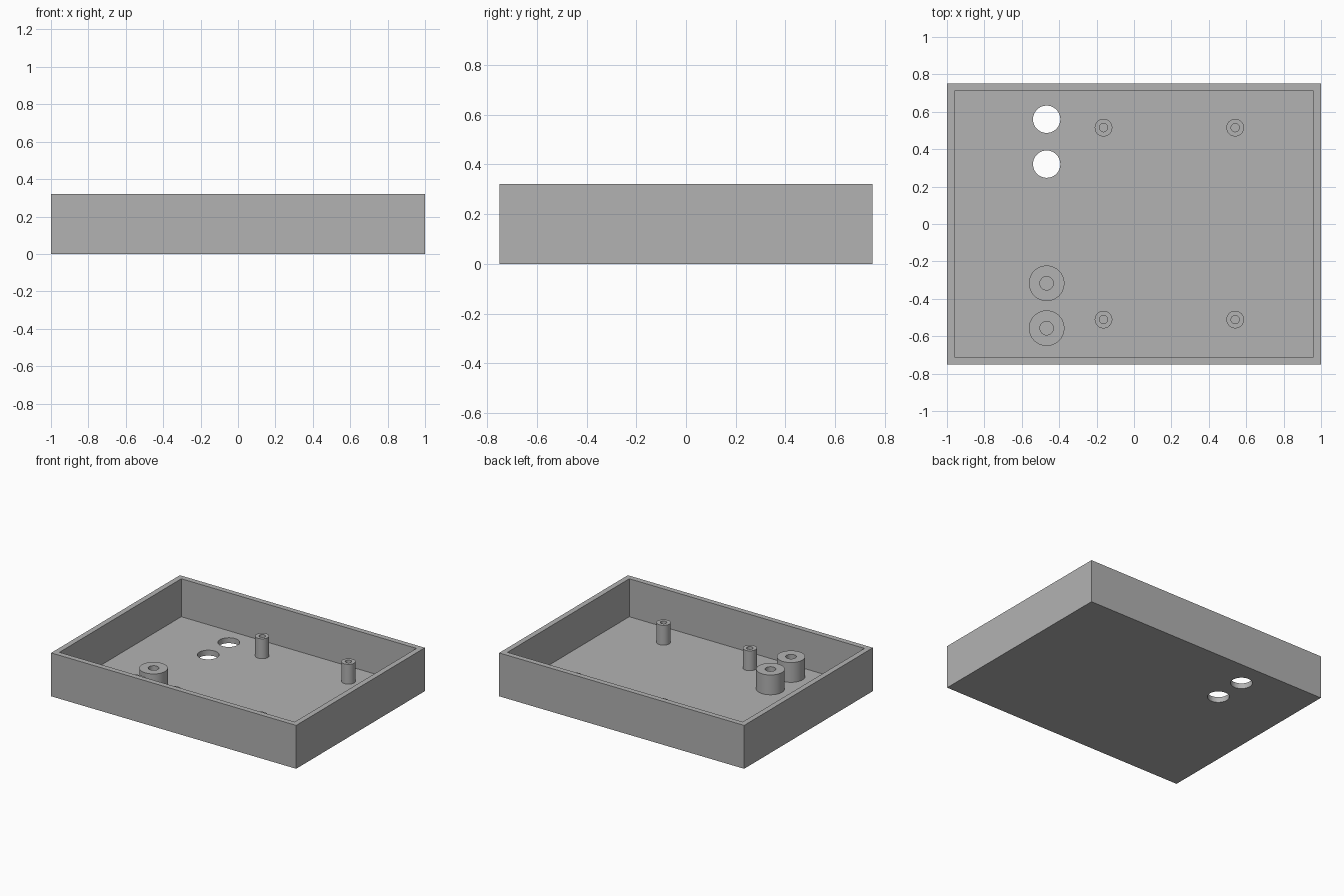
import bpy, bmesh, math
from mathutils import Matrix

WIDTH, DEPTH, HEIGHT = 2.0, 1.5, 0.32
WALL, FLOOR, POST_TOP = 0.04, 0.04, 0.186
SEGMENTS = 64

cube = bpy.data.objects.get("Cube")
if cube:
    bpy.data.objects.remove(cube, do_unlink=True)

grey = bpy.data.materials.new("plain_grey")
grey.use_nodes = True
colour = (0.448, 0.448, 0.448, 1)
grey.diffuse_color = colour
grey.node_tree.nodes["Principled BSDF"].inputs["Base Color"].default_value = colour


def make_object(name, bm):
    bmesh.ops.recalc_face_normals(bm, faces=bm.faces)
    mesh = bpy.data.meshes.new(name)
    bm.to_mesh(mesh)
    bm.free()
    mesh.materials.append(grey)
    obj = bpy.data.objects.new(name, mesh)
    bpy.context.collection.objects.link(obj)
    return obj


def box(name, sx, sy, z0, z1):
    bm = bmesh.new()
    bmesh.ops.create_cube(bm, size=1, matrix=Matrix.Translation((0, 0, (z0 + z1) / 2))
                          @ Matrix.Diagonal((sx, sy, z1 - z0, 1)))
    return make_object(name, bm)


def cylinder(name, x, y, radius, z0, z1):
    bm = bmesh.new()
    bmesh.ops.create_cone(bm, cap_ends=True, segments=SEGMENTS, radius1=radius, radius2=radius,
                          depth=z1 - z0, matrix=Matrix.Translation((x, y, (z0 + z1) / 2)))
    return make_object(name, bm)


def smooth(obj):
    bpy.ops.object.select_all(action='DESELECT')
    obj.select_set(True)
    bpy.context.view_layer.objects.active = obj
    bpy.ops.object.shade_smooth_by_angle(angle=math.radians(30))


def tube(name, x, y, outer, inner):
    """Hollow standoff: a ring profile spun about its own axis, standing on the floor."""
    bm = bmesh.new()
    profile = [(inner, FLOOR), (inner, POST_TOP), (outer, POST_TOP), (outer, FLOOR)]
    verts = [bm.verts.new((r, 0, z)) for r, z in profile]
    edges = [bm.edges.new(pair) for pair in zip(verts, verts[1:] + verts[:1])]
    bmesh.ops.spin(bm, geom=verts + edges, cent=(0, 0, 0), axis=(0, 0, 1),
                   angle=math.tau, steps=SEGMENTS, use_merge=True)
    bmesh.ops.remove_doubles(bm, verts=bm.verts, dist=0.0001)
    obj = make_object(name, bm)
    obj.location = (x, y, 0)
    smooth(obj)


# Open tray with two round holes through the floor
tray = box("tray", WIDTH, DEPTH, 0, HEIGHT)
cutters = [box("cavity_cutter", WIDTH - 2 * WALL, DEPTH - 2 * WALL, FLOOR, HEIGHT + 0.1)]
for label, y in (("rear", 0.56), ("front", 0.32)):
    cutters.append(cylinder(label + "_hole_cutter", -0.467, y, 0.073, -0.1, FLOOR + 0.1))
for cutter in cutters:
    cutter.hide_render = True
    mod = tray.modifiers.new(cutter.name, 'BOOLEAN')
    mod.operation = 'DIFFERENCE'
    mod.solver = 'EXACT'
    mod.object = cutter

# Bake the cuts and drop the cutters
bpy.context.view_layer.objects.active = tray
for name in [m.name for m in tray.modifiers]:
    bpy.ops.object.modifier_apply(modifier=name)
for cutter in cutters:
    bpy.data.objects.remove(cutter, do_unlink=True)
smooth(tray)

# Two wide bosses
for label, y in (("rear", -0.317), ("front", -0.557)):
    tube(label + "_wide_boss", -0.467, y, 0.095, 0.036)

# Four slim mounting posts
for side, x in (("right", -0.163), ("left", 0.541)):
    for end, y in (("front", -0.511), ("back", 0.515)):
        tube(f"{end}_{side}_post", x, y, 0.047, 0.022)
